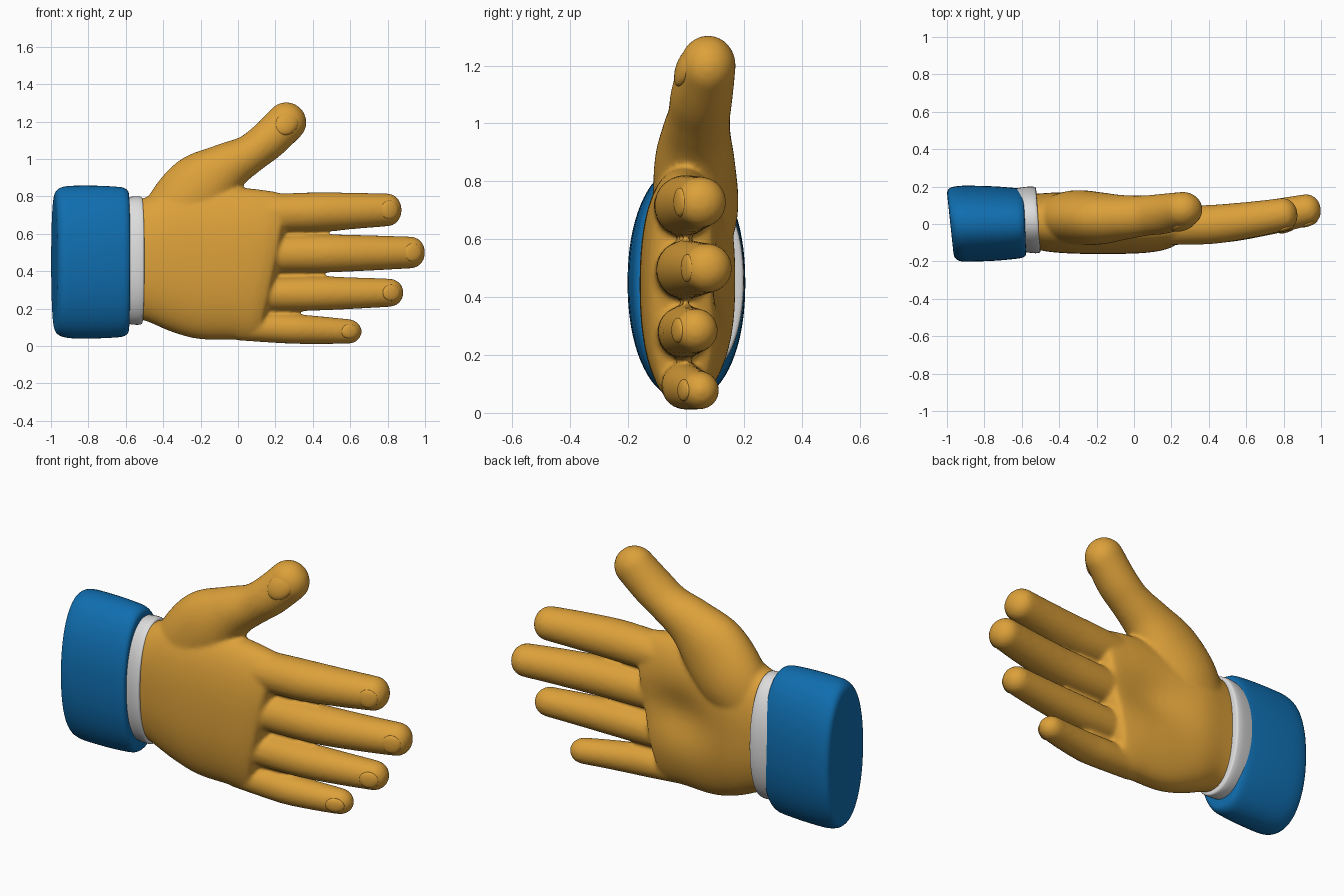
import bpy, bmesh, math
from mathutils import Vector, Matrix

if "Cube" in bpy.data.objects:
    bpy.data.objects.remove(bpy.data.objects["Cube"])


def material(name, rgb):
    m = bpy.data.materials.new(name)
    m.diffuse_color = (*rgb, 1)
    m.use_nodes = True
    m.node_tree.nodes["Principled BSDF"].inputs["Base Color"].default_value = m.diffuse_color
    return m


SKIN = material("golden_skin", (0.72, 0.355, 0.042))
BLUE = material("sleeve_blue", (0.005, 0.155, 0.43))
WHITE = material("shirt_white", (0.72, 0.72, 0.72))


def make_object(name, bm, mat):
    bmesh.ops.recalc_face_normals(bm, faces=bm.faces[:])
    for f in bm.faces:
        f.smooth = True
    me = bpy.data.meshes.new(name)
    bm.to_mesh(me)
    bm.free()
    me.materials.append(mat)
    ob = bpy.data.objects.new(name, me)
    bpy.context.collection.objects.link(ob)
    return ob


def spline(rows, steps):
    """Catmull-Rom through the section rows."""
    out = []
    for i in range(len(rows) - 1):
        p = [rows[max(0, min(len(rows) - 1, i + k))] for k in (-1, 0, 1, 2)]
        for s in range(steps):
            t = s / steps
            out.append([0.5 * (2 * b + (c - a) * t + (2 * a - 5 * b + 4 * c - d) * t * t
                               + (3 * b - a - 3 * c + d) * t ** 3) for a, b, c, d in zip(*p)])
    out.append(list(rows[-1]))
    return out


def loft(bm, rows, steps=5, power=2.0, cap=0.0, along_x=False, warp=None, n=48):
    """Skin oval sections (x, y, z, y radius, other radius), with a rounded tip of length cap."""
    rows = spline(rows, steps) if steps > 1 else [list(r) for r in rows]
    tangents = []
    for i in range(len(rows)):
        a, b = rows[max(0, i - 1)], rows[min(len(rows) - 1, i + 1)]
        t = Vector(b[:3]) - Vector(a[:3])
        tangents.append(Vector((1, 0, 0)) if along_x else t.normalized())
    if cap:
        last, t = rows[-1], tangents[-1]
        for k in range(1, 8):
            a = k / 8 * math.pi / 2
            c = Vector(last[:3]) + t * cap * math.sin(a)
            rows.append([*c, last[3] * math.cos(a), last[4] * math.cos(a)])
            tangents.append(t)
    rings = []
    for r, t in zip(rows, tangents):
        v = t.cross(Vector((0, 1, 0))).normalized()
        u = v.cross(t)
        ring = []
        for j in range(n):
            a = 2 * math.pi * j / n
            ca, sa = math.cos(a), math.sin(a)
            p = Vector(r[:3]) + u * r[3] * math.copysign(abs(ca) ** (2 / power), ca) \
                + v * r[4] * math.copysign(abs(sa) ** (2 / power), sa)
            ring.append(bm.verts.new(warp(p) if warp else p))
        rings.append(ring)
    for a, b in zip(rings, rings[1:]):
        for j in range(n):
            bm.faces.new((a[j], a[(j + 1) % n], b[(j + 1) % n], b[j]))
    bm.faces.new(rings[0][::-1])
    bm.faces.new(rings[-1])


def shape_palm(p):
    # slanted knuckle line and hollow in the palm
    x, y, z = p
    x += 0.2 * (z - 0.45) * max(0, min(1, (x + 0.1) / 0.3))
    if y > 0:
        y -= 0.055 * math.exp(-(x + 0.03) ** 2 / 0.04 - (z - 0.47) ** 2 / 0.02)
    return Vector((x, y, z))


# Hand: palm, thumb and fingers merged into one skin
hand = bmesh.new()
loft(hand, [(-0.56, 0.02, 0.46, 0.14, 0.31), (-0.48, 0.01, 0.465, 0.155, 0.335),
            (-0.35, 0.008, 0.46, 0.165, 0.385), (-0.2, 0.0, 0.445, 0.16, 0.408),
            (0.0, -0.008, 0.44, 0.15, 0.405), (0.12, -0.012, 0.428, 0.135, 0.40),
            (0.18, -0.01, 0.422, 0.12, 0.39)],
     power=2.3, cap=0.04, along_x=True, warp=shape_palm, n=96)
loft(hand, [(-0.44, 0.03, 0.55, 0.11, 0.14), (-0.32, 0.035, 0.70, 0.145, 0.19),
            (-0.19, 0.03, 0.85, 0.14, 0.19), (-0.06, 0.035, 0.955, 0.12, 0.135),
            (0.06, 0.045, 1.025, 0.108, 0.105), (0.16, 0.055, 1.10, 0.107, 0.105),
            (0.26, 0.075, 1.198, 0.097, 0.107)], cap=0.105)

# Fingers: base z, tip z, tip x, radius, tip y
FINGERS = [(0.705, 0.728, 0.875, 0.104, 0.052), (0.49, 0.50, 1.0, 0.101, 0.075),
           (0.275, 0.285, 0.885, 0.090, 0.035), (0.105, 0.078, 0.662, 0.079, 0.048)]
for z0, z1, tip, r, y1 in FINGERS:
    end = tip - 0.075
    rows = []
    for t, bend, k in ((0, 0, 0.95), (0.35, 0.12, 1.0), (0.55, 0.22, 1.0),
                       (0.8, 0.6, 0.92), (1, 1, 0.84)):
        rows.append((t * end, -0.015 + (y1 + 0.015) * bend, z0 + (z1 - z0) * t, r * k, r * k))
    loft(hand, rows, cap=0.075)
hand_ob = make_object("hand", hand, SKIN)
remesh = hand_ob.modifiers.new("merge", 'REMESH')
remesh.mode = 'VOXEL'
remesh.voxel_size = 0.011
remesh.use_smooth_shade = True
smooth = hand_ob.modifiers.new("soften", 'SMOOTH')
smooth.factor = 0.5
smooth.iterations = 8


# Nails: flattened ovals just proud of the skin
def nail(name, loc, radii, angle):
    bm = bmesh.new()
    mat = (Matrix.Translation(loc) @ Matrix.Rotation(angle, 4, 'Y')
           @ Matrix.Rotation(0.35, 4, 'Z') @ Matrix.Diagonal((*radii, 1)))
    bmesh.ops.create_uvsphere(bm, u_segments=24, v_segments=12, radius=1, matrix=mat)
    make_object(name, bm, SKIN)


nail("thumb_nail", (0.262, -0.006, 1.192), (0.075, 0.026, 0.058), -0.8)
for i, (z0, z1, tip, r, y1) in enumerate(FINGERS):
    nail(f"finger_nail_{i + 1}", (tip - 0.065, y1 - r * 0.70, z1), (0.05, 0.016, r * 0.48), 0)

# Shirt band at the wrist
band = bmesh.new()
loft(band, [(-0.66, 0.022, 0.457, 0.16, 0.32), (-0.61, 0.022, 0.457, 0.17, 0.335),
            (-0.55, 0.022, 0.457, 0.178, 0.343), (-0.522, 0.022, 0.457, 0.177, 0.342),
            (-0.512, 0.022, 0.457, 0.172, 0.336), (-0.51, 0.022, 0.457, 0.155, 0.32)],
     steps=3, power=2.15, along_x=True, n=72,
     warp=lambda p: Vector((p.x - 0.07 * p.y, p.y, p.z)))
make_object("shirt_band", band, WHITE)

# Sleeve cuff with rounded rims and a tilted end
cuff = bmesh.new()
loft(cuff, [(-0.982, 0, 0.45, 0.155, 0.335), (-0.979, 0, 0.45, 0.175, 0.362),
            (-0.965, 0, 0.45, 0.192, 0.386), (-0.935, 0, 0.45, 0.201, 0.401),
            (-0.88, 0.002, 0.449, 0.203, 0.408), (-0.75, 0.003, 0.449, 0.199, 0.408),
            (-0.64, 0.004, 0.449, 0.190, 0.402), (-0.605, 0.004, 0.449, 0.184, 0.394),
            (-0.587, 0.005, 0.449, 0.174, 0.378), (-0.583, 0.006, 0.449, 0.160, 0.355)],
     steps=3, power=2.15, along_x=True, n=72,
     warp=lambda p: Vector((p.x + p.y * (-0.11 + 0.17 * (p.x + 1)), p.y, p.z)))
cuff_ob = make_object("sleeve_cuff", cuff, BLUE)

bpy.ops.object.select_all(action='DESELECT')
cuff_ob.select_set(True)
bpy.context.view_layer.objects.active = cuff_ob
bpy.ops.object.shade_smooth_by_angle(angle=math.radians(45))
